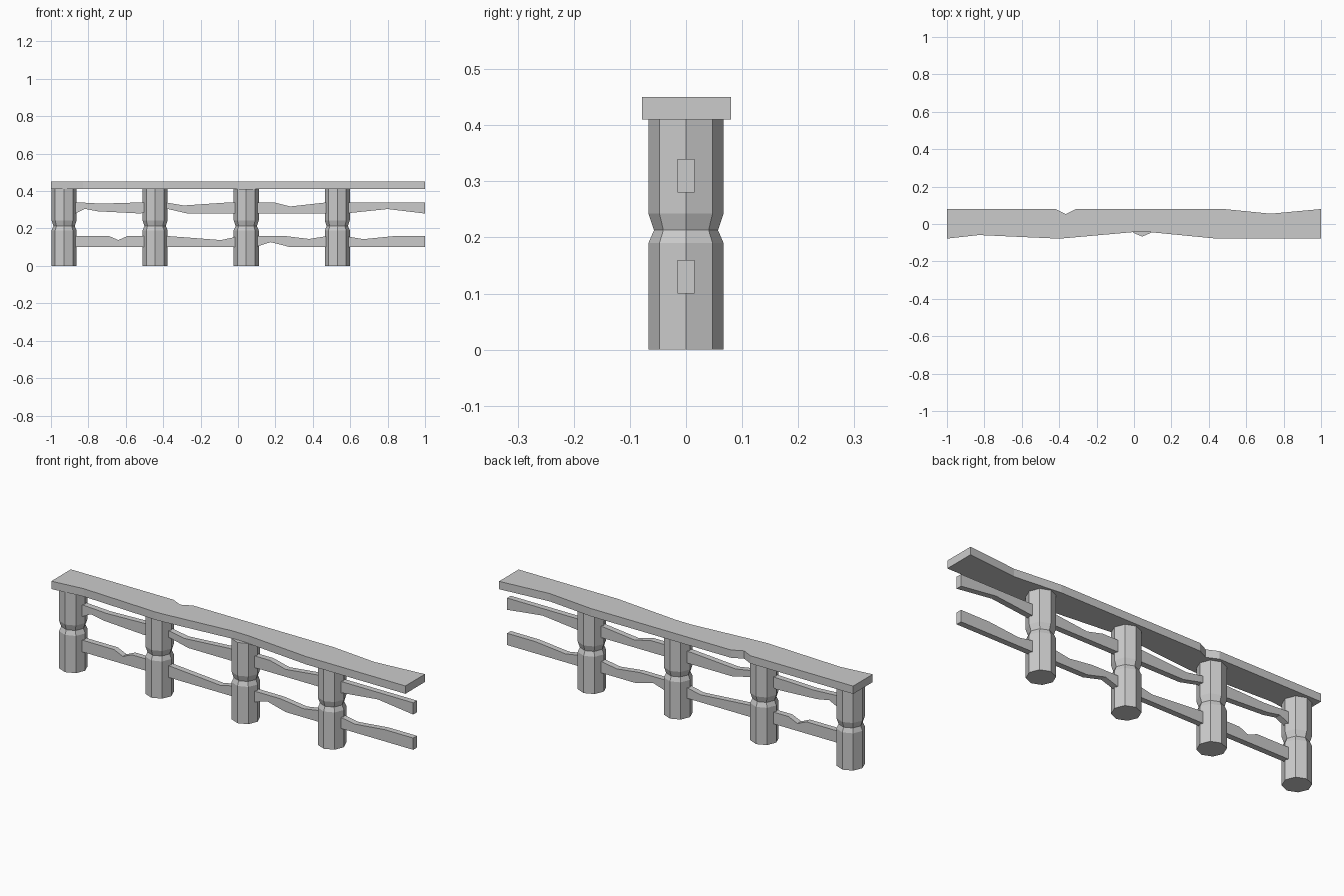
import bpy
import bmesh
import math
from mathutils import Vector

cube = bpy.data.objects.get("Cube")
if cube:
    bpy.data.objects.remove(cube, do_unlink=True)

# Single weathered grey for every part
grey = bpy.data.materials.new("weathered_grey")
grey.use_nodes = True
GREY = (0.6, 0.6, 0.6, 1)
grey.diffuse_color = GREY
grey.node_tree.nodes["Principled BSDF"].inputs["Base Color"].default_value = GREY


def finish(name, bm):
    bmesh.ops.recalc_face_normals(bm, faces=bm.faces[:])
    mesh = bpy.data.meshes.new(name)
    bm.to_mesh(mesh)
    bm.free()
    mesh.materials.append(grey)
    obj = bpy.data.objects.new(name, mesh)
    bpy.context.collection.objects.link(obj)
    return obj


def extrude_outline(name, points, direction):
    """Fill an outline and extrude it into a solid board."""
    bm = bmesh.new()
    face = bm.faces.new([bm.verts.new(p) for p in points])
    result = bmesh.ops.extrude_face_region(bm, geom=[face], use_keep_orig=True)
    moved = [v for v in result["geom"] if isinstance(v, bmesh.types.BMVert)]
    bmesh.ops.translate(bm, verts=moved, vec=Vector(direction))
    return finish(name, bm)


# Octagonal posts with a pinched waist: (radius, height)
SIDES = 8
FULL = 0.067
profile = [(FULL, 0), (FULL, 0.19), (0.057, 0.213), (FULL, 0.243), (FULL, 0.412)]


def post(name, x):
    bm = bmesh.new()
    rings = []
    for r, z in profile:
        angles = [math.tau * i / SIDES for i in range(SIDES)]
        rings.append([bm.verts.new((x + r * math.cos(a), r * math.sin(a), z)) for a in angles])
    for low, high in zip(rings, rings[1:]):
        for i in range(SIDES):
            j = (i + 1) % SIDES
            bm.faces.new((low[i], low[j], high[j], high[i]))
    bm.faces.new(rings[0])
    bm.faces.new(rings[-1])
    finish(name, bm)


for i in range(4):
    post(f"post_{i + 1}", -0.93 + i * 0.487)

# Worn top board, outlined from above
back_edge = [(-1, 0.08), (-0.42, 0.08), (-0.365, 0.053), (-0.31, 0.08),
             (0.48, 0.08), (0.73, 0.055), (1, 0.08)]
front_edge = [(-1, -0.078), (-0.83, -0.059), (-0.41, -0.078), (-0.37, -0.076),
              (0, -0.043), (0.09, -0.044), (0.44, -0.078), (1, -0.078)]
extrude_outline("top_board", [(x, y, 0.41) for x, y in front_edge + back_edge[::-1]],
                (0, 0, 0.04))


# Chipped rails, outlined from the front
def rail(name, top, bottom):
    outline = [(x, -0.015, z) for x, z in bottom + top[::-1]]
    extrude_outline(name, outline, (0, 0.03, 0))


rail("upper_rail",
     [(-0.93, 0.34), (-0.86, 0.34), (-0.73, 0.333), (-0.5, 0.34), (-0.39, 0.34),
      (-0.29, 0.323), (-0.04, 0.34), (0.19, 0.34), (0.28, 0.318), (0.48, 0.34), (1, 0.34)],
     [(-0.93, 0.28), (-0.87, 0.28), (-0.82, 0.305), (-0.75, 0.292), (-0.52, 0.28),
      (-0.44, 0.31), (-0.37, 0.303), (-0.27, 0.28), (0.57, 0.28), (0.8, 0.304), (1, 0.28)])
rail("lower_rail",
     [(-0.93, 0.16), (-0.69, 0.16), (-0.64, 0.138), (-0.59, 0.16), (-0.38, 0.16),
      (-0.09, 0.138), (0.01, 0.16), (0.25, 0.16), (0.38, 0.144), (0.48, 0.16),
      (0.57, 0.16), (0.67, 0.143), (0.84, 0.16), (1, 0.16)],
     [(-0.93, 0.1), (0.09, 0.1), (0.175, 0.127), (0.28, 0.1), (1, 0.1)])
